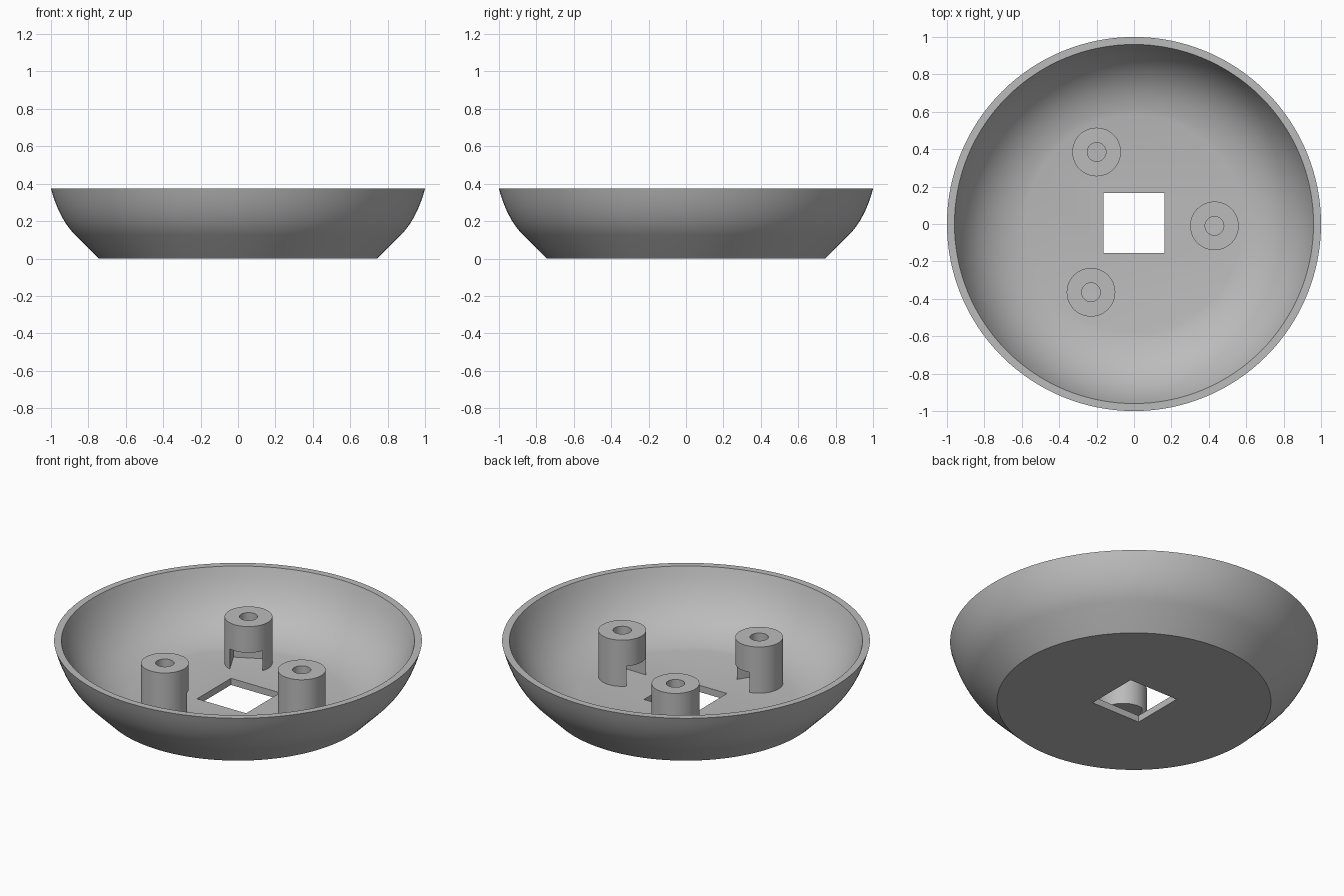
import bpy, bmesh, math
from mathutils import Matrix, Vector

if "Cube" in bpy.data.objects:
    bpy.data.objects.remove(bpy.data.objects["Cube"], do_unlink=True)

GREY = (0.5, 0.5, 0.5, 1)
grey = bpy.data.materials.new("plain grey")
grey.use_nodes = True
grey.diffuse_color = GREY
grey.node_tree.nodes["Principled BSDF"].inputs["Base Color"].default_value = GREY


def finish(bm, name):
    bmesh.ops.recalc_face_normals(bm, faces=bm.faces)
    mesh = bpy.data.meshes.new(name)
    bm.to_mesh(mesh)
    bm.free()
    mesh.materials.append(grey)
    obj = bpy.data.objects.new(name, mesh)
    bpy.context.collection.objects.link(obj)
    return obj


def lathe(name, profile, segments, ring=False):
    """Turn (radius, height) points around z; cap the ends, or close a ring."""
    bm = bmesh.new()
    turns = [2 * math.pi * i / segments for i in range(segments)]
    rings = [[bm.verts.new((r * math.cos(a), r * math.sin(a), z)) for a in turns]
             for r, z in profile]
    pairs = list(zip(rings, rings[1:]))
    if ring:
        pairs.append((rings[-1], rings[0]))
    else:
        bm.faces.new(rings[0])
        bm.faces.new(rings[-1])
    for low, high in pairs:
        for i in range(segments):
            j = (i + 1) % segments
            bm.faces.new((low[i], low[j], high[j], high[i]))
    return finish(bm, name)


def bezier(a, b, c, steps):
    a, b, c = Vector(a), Vector(b), Vector(c)
    return [tuple(a.lerp(b, t).lerp(b.lerp(c, t), t))
            for t in (i / steps for i in range(steps + 1))]


def cut_box(obj, size, matrix):
    """Cut a box out of an object, then discard the cutter."""
    bm = bmesh.new()
    bmesh.ops.create_cube(bm, size=1, matrix=matrix @ Matrix.Diagonal((*size, 1)))
    cutter = finish(bm, "cutter")
    cutter.hide_render = True
    mod = obj.modifiers.new("cut", "BOOLEAN")
    mod.operation, mod.solver, mod.object = "DIFFERENCE", "EXACT", cutter
    bpy.context.view_layer.objects.active = obj
    bpy.ops.object.modifier_apply(modifier=mod.name)
    bpy.data.objects.remove(cutter, do_unlink=True)


def smooth(obj):
    bpy.ops.object.select_all(action="DESELECT")
    obj.select_set(True)
    bpy.context.view_layer.objects.active = obj
    bpy.ops.object.shade_smooth_by_angle(angle=math.radians(30))


# Bowl: flat base, sloped foot, curved wall, flat rim and rounded inside
FLOOR, RIM = 0.04, 0.373
outside = [(0.745, 0)] + bezier((0.87, 0.125), (0.956, 0.211), (1, RIM), 10)
inside = bezier((0.96, RIM), (0.86, 0.08), (0.58, FLOOR), 14)
bowl = lathe("bowl", outside + inside, 128)

# Square opening through the floor
cut_box(bowl, (0.326, 0.322, 0.3), Matrix.Translation((0, 0.005, 0)))
smooth(bowl)

# Hollow posts, each with a slot at its foot facing the centre
POST_TOP, SLOT_TOP, BASE = 0.317, 0.16, 0.035
posts = {"right_post": (-0.23, -0.365), "left_post": (0.43, -0.01), "back_post": (-0.2, 0.385)}
for name, (x, y) in posts.items():
    section = [(0.05, BASE), (0.13, BASE), (0.13, POST_TOP), (0.05, POST_TOP)]
    post = lathe(name, section, 48, ring=True)
    inward = Matrix.Rotation(math.atan2(-y, -x), 4, "Z")
    cut_box(post, (0.26, 0.18, SLOT_TOP), inward @ Matrix.Translation((0.07, 0, SLOT_TOP / 2)))
    post.location = (x, y, 0)
    smooth(post)
